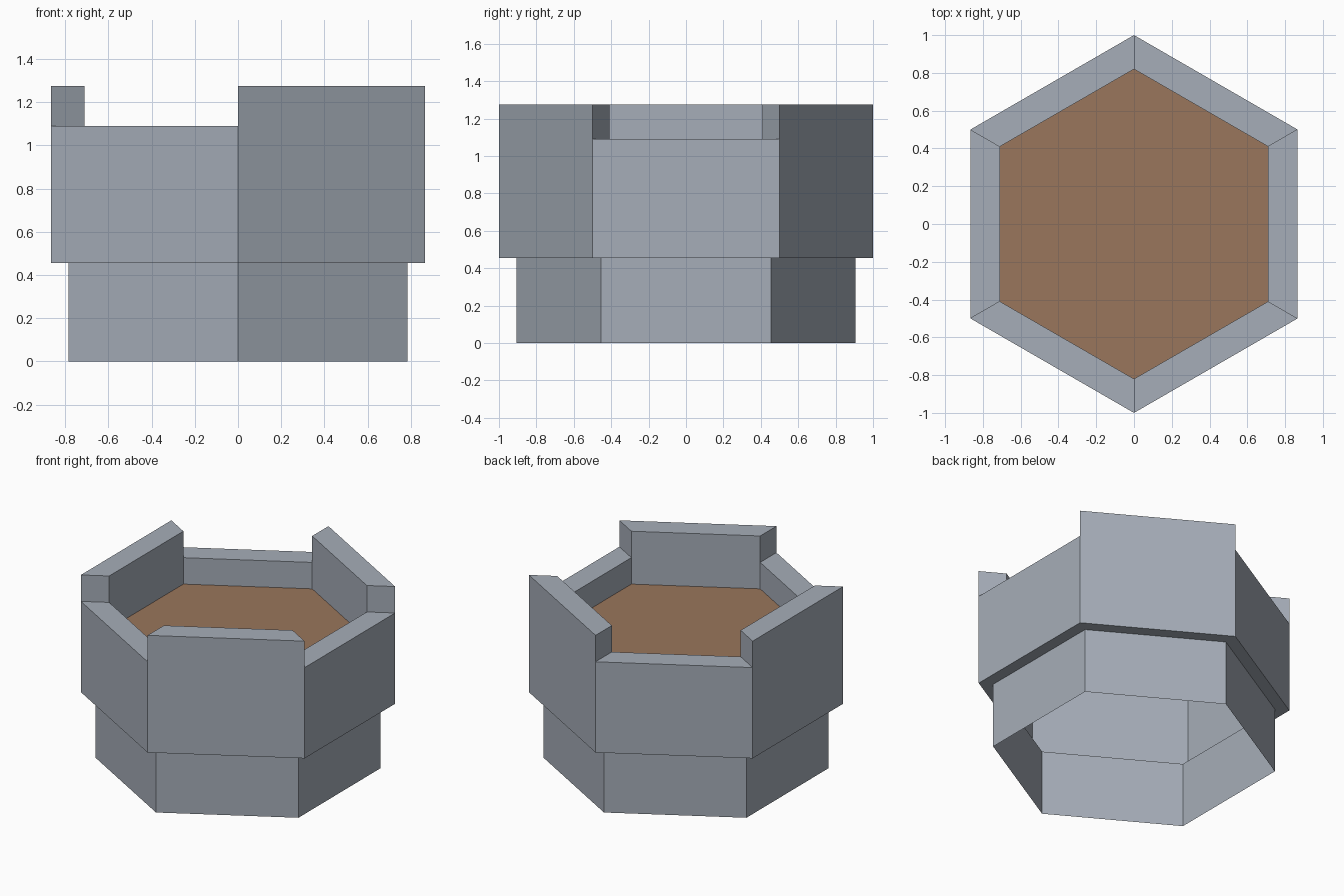
import bpy, bmesh, math

if "Cube" in bpy.data.objects:
    bpy.data.objects.remove(bpy.data.objects["Cube"])

R_BASE, R_OUT, R_IN = 0.907, 1.0, 0.82
Z_LEDGE, Z_FLOOR, Z_LOW, Z_HIGH = 0.455, 0.905, 1.09, 1.275


def material(name, rgb):
    m = bpy.data.materials.new(name)
    m.diffuse_color = (*rgb, 1)
    m.use_nodes = True
    m.node_tree.nodes["Principled BSDF"].inputs["Base Color"].default_value = m.diffuse_color
    return m


stone = material("grey stone", (0.38, 0.42, 0.48))
wood = material("brown wood", (0.32, 0.18, 0.106))


def pt(r, k, z):
    """Hexagon corner k (counted counter-clockwise from the back point)."""
    a = math.radians(90 + 60 * k)
    return (r * math.cos(a), r * math.sin(a), z)


def build(name, faces, mat):
    bm = bmesh.new()
    for f in faces:
        bm.faces.new([bm.verts.new(p) for p in f])
    bmesh.ops.remove_doubles(bm, verts=bm.verts, dist=1e-4)
    me = bpy.data.meshes.new(name)
    bm.to_mesh(me)
    bm.free()
    me.materials.append(mat)
    bpy.context.collection.objects.link(bpy.data.objects.new(name, me))


def band(k, r0, z0, r1, z1):
    """Quad along side k from ring (r0, z0) to ring (r1, z1)."""
    return [pt(r0, k, z0), pt(r0, k + 1, z0), pt(r1, k + 1, z1), pt(r1, k, z1)]


# Narrow hollow base, open underneath
build("tower_base", [band(k, R_BASE, 0, R_BASE, Z_LEDGE) for k in range(6)], stone)

# Overhanging parapet: alternate sides are raised
parapet = []
for k in range(6):
    top = Z_HIGH if k % 2 else Z_LOW
    parapet += [
        band(k, R_BASE, Z_LEDGE, R_OUT, Z_LEDGE),   # underside of overhang
        band(k, R_OUT, Z_LEDGE, R_OUT, top),        # outer wall
        band(k, R_OUT, top, R_IN, top),             # rim
        band(k, R_IN, top, R_IN, Z_FLOOR),          # inner wall
    ]
    # mitred end of the raised side
    end = [pt(R_OUT, k, Z_LOW), pt(R_IN, k, Z_LOW), pt(R_IN, k, Z_HIGH), pt(R_OUT, k, Z_HIGH)]
    parapet.append(end[::-1] if k % 2 == 0 else end)
build("parapet", parapet, stone)

# Wooden deck
build("deck", [[pt(R_IN, k, Z_FLOOR) for k in range(6)]], wood)
